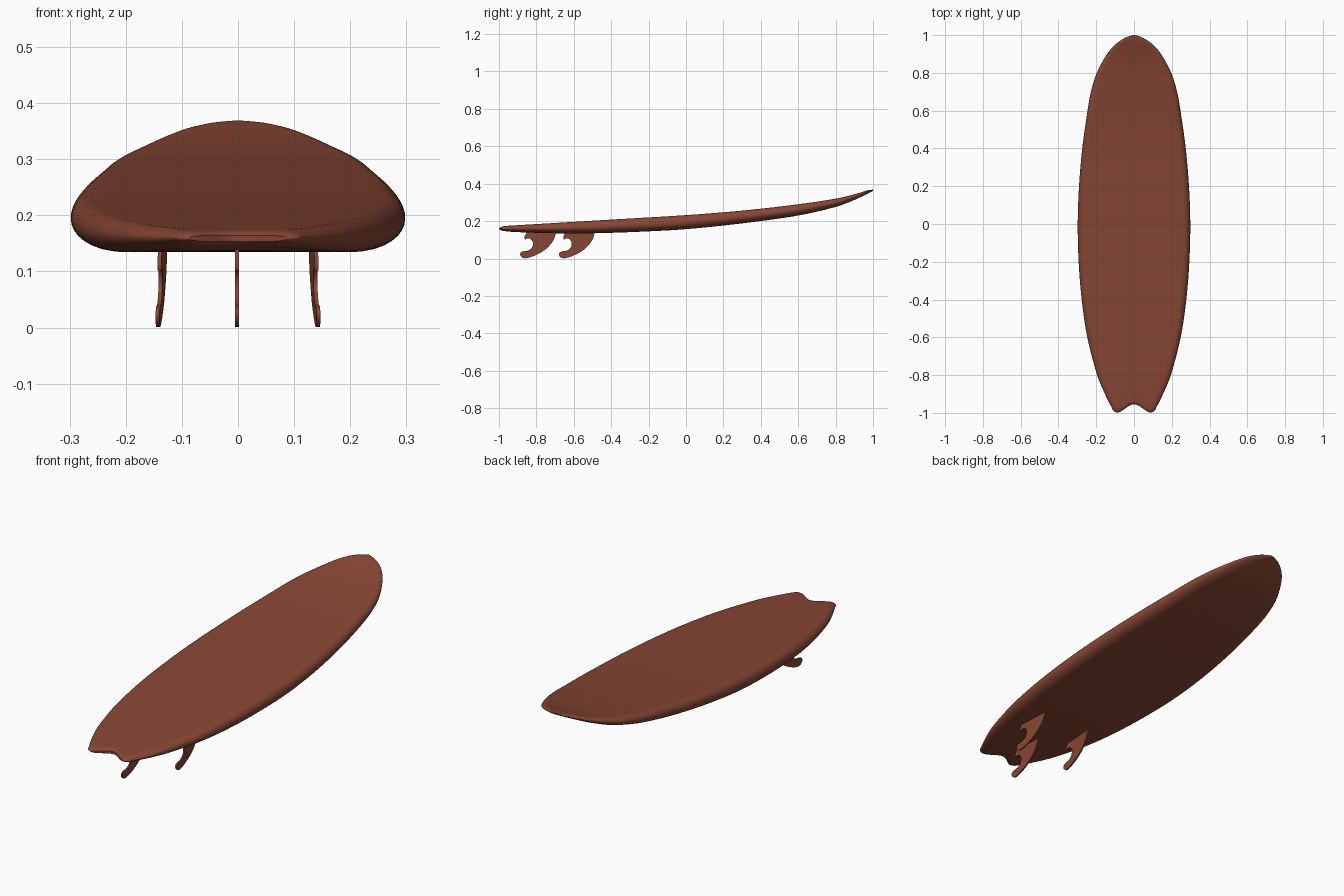
import bpy, bmesh, math
from mathutils import Matrix

if "Cube" in bpy.data.objects:
    bpy.data.objects.remove(bpy.data.objects["Cube"])

mat = bpy.data.materials.new("terracotta")
mat.diffuse_color = (0.245, 0.062, 0.035, 1)
mat.use_nodes = True
mat.node_tree.nodes["Principled BSDF"].inputs["Base Color"].default_value = mat.diffuse_color


def finish(name, bm):
    bmesh.ops.recalc_face_normals(bm, faces=bm.faces[:])
    me = bpy.data.meshes.new(name)
    bm.to_mesh(me)
    bm.free()
    ob = bpy.data.objects.new(name, me)
    bpy.context.collection.objects.link(ob)
    me.materials.append(mat)
    bpy.ops.object.select_all(action='DESELECT')
    bpy.context.view_layer.objects.active = ob
    ob.select_set(True)
    bpy.ops.object.shade_smooth_by_angle(angle=math.radians(40))
    return ob


def curve(table, y):
    """Smooth interpolation through (y, value) pairs."""
    n = len(table)
    i = max(k for k in range(n - 1) if table[k][0] <= y + 1e-9)

    def slope(k):
        a, b = table[max(k - 1, 0)], table[min(k + 1, n - 1)]
        return (b[1] - a[1]) / (b[0] - a[0])
    (y0, v0), (y1, v1) = table[i], table[i + 1]
    d = y1 - y0
    t = (y - y0) / d
    return ((2*t**3 - 3*t*t + 1) * v0 + (t**3 - 2*t*t + t) * d * slope(i)
            + (3*t*t - 2*t**3) * v1 + (t**3 - t*t) * d * slope(i + 1))


# Board: half width, underside height and deck height along its length
WIDTH = [(-1, .088), (-.99, .108), (-.97, .119), (-.9, .154), (-.8, .195), (-.6, .247),
         (-.4, .277), (-.2, .293), (0, .298), (.2, .291), (.4, .274), (.6, .246), (.7, .228),
         (.8, .197), (.9, .143), (.95, .1), (.98, .058), (.993, .03), (1, .006)]
UNDER = [(-1, .153), (-.98, .147), (-.9, .141), (-.7, .135), (-.5, .135), (-.25, .143),
         (0, .157), (.3, .188), (.6, .230), (.8, .276), (.9, .313), (1, .361)]
DECK = [(-1, .164), (-.98, .172), (-.9, .178), (-.7, .190), (-.4, .208), (0, .232),
        (.3, .256), (.6, .290), (.8, .320), (.9, .343), (.97, .364), (1, .369)]


def ring(s):
    w, lo, hi = curve(WIDTH, s), curve(UNDER, s), curve(DECK, s)
    mid, h = lo + (hi - lo) * .52, (hi - lo)
    r_top, r_low = min(.035, w * .45), min(.055, w * .5)
    half = []                                   # right half, underside to deck
    for k in range(11):
        half.append(((w - r_low) * k / 11, lo))
    for k in range(8):
        a = -math.pi / 2 + k * math.pi / 16
        half.append((w - r_low + r_low * math.cos(a), mid + .52 * h * math.sin(a)))
    for k in range(8):
        a = k * math.pi / 16
        half.append((w - r_top + r_top * math.cos(a), mid + .48 * h * math.sin(a)))
    for k in range(12):
        half.append(((w - r_top) * (1 - k / 11), hi))
    pts = half + [(-x, z) for x, z in half[-2:0:-1]]
    # swallow-tail notch pulled into the last part of the board
    f = max(0, (-.8 - s) / .2) ** 2
    return [(x, s + f * .045 * (.5 + .5 * math.cos(math.pi * min(1, abs(x) / .095))), z)
            for x, z in pts]


bm = bmesh.new()
N = 110
rows = [[bm.verts.new(p) for p in ring(-math.cos(math.pi * i / N))] for i in range(N + 1)]
for a, b in zip(rows, rows[1:]):
    for k in range(len(a)):
        j = (k + 1) % len(a)
        bm.faces.new((a[k], a[j], b[j], b[k]))
# close nose and tail with strips between underside and deck
for row in (rows[0], rows[-1]):
    m = len(row)
    n = m // 2
    for k in range(n // 2):
        for strip in ((k, k + 1, n - k - 1, n - k),
                      ((m - k) % m, m - k - 1, n + k + 1, n + k)):
            bm.faces.new([row[i] for i in dict.fromkeys(strip)])
finish("board", bm)

# Fins: swept outline with a hooked trailing edge (y, z)
FIN = [(-.692, .15), (-.697, .13), (-.712, .092), (-.754, .046), (-.815, .013), (-.86, .001),
       (-.88, .009), (-.887, .026), (-.875, .037), (-.845, .042), (-.824, .058), (-.818, .083),
       (-.83, .103), (-.848, .107), (-.861, .102), (-.862, .12), (-.851, .14), (-.847, .15)]


def fin(name, x, dy, toe, cant):
    bm = bmesh.new()
    pts, n = [], len(FIN)
    for i in range(n - 1):                      # rounded outline
        p = [FIN[max(0, min(n - 1, i + k))] for k in (-1, 0, 1, 2)]
        for t in (0, 1/3, 2/3):
            pts.append([.5 * (2*b + (c - a)*t + (2*a - 5*b + 4*c - d)*t*t
                              + (3*b - a - 3*c + d)*t**3) for a, b, c, d in zip(*p)])
    pts.append(FIN[-1])
    T = .0035
    sides = [[bm.verts.new((s * T, y, z)) for y, z in pts] for s in (-1, 1)]
    for s in sides:
        bm.faces.new(s)
    for k in range(len(pts)):
        j = (k + 1) % len(pts)
        bm.faces.new((sides[0][k], sides[0][j], sides[1][j], sides[1][k]))
    bmesh.ops.recalc_face_normals(bm, faces=bm.faces[:])
    bmesh.ops.triangulate(bm, faces=[f for f in bm.faces if len(f.verts) > 4])
    M = (Matrix.Translation((x, -.77 + dy, .14)) @ Matrix.Rotation(toe, 4, 'Z')
         @ Matrix.Rotation(cant, 4, 'Y') @ Matrix.Translation((0, .77, -.14)))
    bm.transform(M)
    finish(name, bm)


fin("centre_fin", -.002, 0, 0, 0)
for name, s in (("left_fin", -1), ("right_fin", 1)):
    fin(name, s * .134, .207, s * .06, -s * .02)
